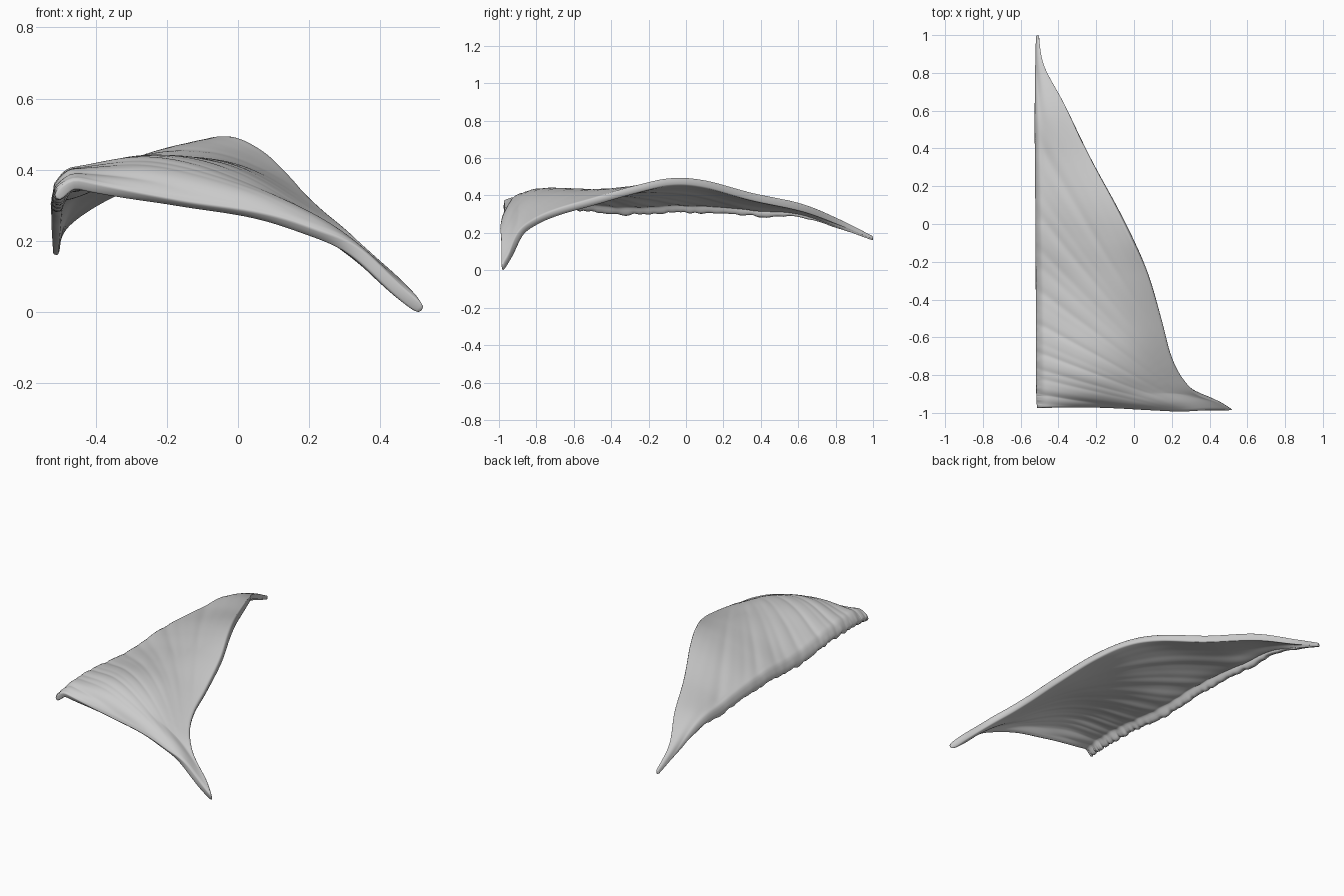
import bpy, bmesh, math, random

if "Cube" in bpy.data.objects:
    bpy.data.objects.remove(bpy.data.objects["Cube"])
random.seed(4)

# Fibre rows from the back tip to the front edge:
# inner y, inner z, z at 1/3, z at 2/3, outer x, outer y, outer z
ROWS = [
    (1.0, .160, .168, .172, -.507, 1.0, .172),
    (.83, .220, .245, .252, -.475, .83, .252),
    (.60, .285, .325, .335, -.362, .62, .334),
    (.35, .290, .350, .378, -.230, .35, .394),
    (.10, .310, .383, .430, -.095, .10, .462),
    (-.10, .310, .390, .440, -.005, -.08, .474),
    (-.30, .300, .388, .428, .078, -.27, .432),
    (-.50, .315, .398, .410, .145, -.50, .364),
    (-.65, .330, .412, .402, .190, -.68, .310),
    (-.77, .335, .412, .378, .245, -.80, .258),
    (-.87, .335, .388, .335, .325, -.885, .192),
    (-.935, .330, .347, .288, .450, -.935, .075),
    (-.975, .325, .297, .230, .522, -.975, .000),
]
INNER_X = -.512
NV, NT = 130, 40


def spline(vals, s):
    """Catmull-Rom through evenly spaced values, s in 0..1."""
    n = len(vals) - 1
    i = min(int(s * n), n - 1)
    f = s * n - i
    b, c = vals[i], vals[i + 1]
    a = vals[i - 1] if i else 2 * b - c
    d = vals[i + 2] if i + 2 <= n else 2 * c - b
    return b + .5 * f * (c - a + f * (2*a - 5*b + 4*c - d + f * (3*(b - c) + d - a)))


def fibre(x, y):
    """Grooves that fan out from the tendon at the front right."""
    dx, dy = .36 - x, y + 1.0
    a = math.atan2(dy, dx)
    wave = math.sin(a * 47) + .7 * math.sin(a * 83 + 1) + .4 * math.sin(a * 131 + 2)
    return .002 * wave * min(1, math.hypot(dx, dy) / .6)


columns = list(zip(*ROWS))
bm = bmesh.new()
thick = []
grid = []
for j in range(NV + 1):
    v = j / NV
    yi, zi, z1, z2, xo, yo, zo = (spline(c, v) for c in columns)
    ragged = random.uniform(-.012, .006)
    front = max(0, v - .85) / .15
    row = []
    for i in range(NT + 1):
        t = i / NT
        x = INNER_X + (xo - INNER_X) * t
        # the front edge bows gently in, then out before the tendon tip
        y = yi + (yo - yi) * t + front * .013 * math.sin(2 * math.pi * t - .6 * t)
        z = spline((zi, z1, z2, zo), t)
        z += front * .03 * math.exp(-((t - .82) / .1) ** 2)
        # the inner edge curls down sharply
        width = max(0, min(1, (xo - INNER_X) / .25))
        z += .05 * width * (min(1, t / .05) - t) * (1 - t) ** 4
        z += fibre(x, y) * (1 - t ** 2) * width
        if i == 0:
            z += ragged * width
        row.append(bm.verts.new((x, y, z)))
        thick.append(min(1, (1 - v) / .1 + .75) * min(1, v / .3 + .4) * (.85 + .15 * t))
    grid.append(row)
for j in range(NV):
    for i in range(NT):
        bm.faces.new((grid[j][i], grid[j + 1][i], grid[j + 1][i + 1], grid[j][i + 1]))
bm.normal_update()

# Fan-shaped muscle sheet
mesh = bpy.data.meshes.new("muscle_sheet")
bm.to_mesh(mesh)
bm.free()
sheet = bpy.data.objects.new("muscle_sheet", mesh)
bpy.context.collection.objects.link(sheet)
group = sheet.vertex_groups.new(name="thickness")
for k, w in enumerate(thick):
    group.add([k], w, 'REPLACE')

# Varying thickness with a rounded rim
solid = sheet.modifiers.new("thickness", 'SOLIDIFY')
solid.thickness = .042
solid.offset = 0
solid.vertex_group = "thickness"
sub = sheet.modifiers.new("rounding", 'SUBSURF')
sub.levels = sub.render_levels = 1
for p in mesh.polygons:
    p.use_smooth = True
